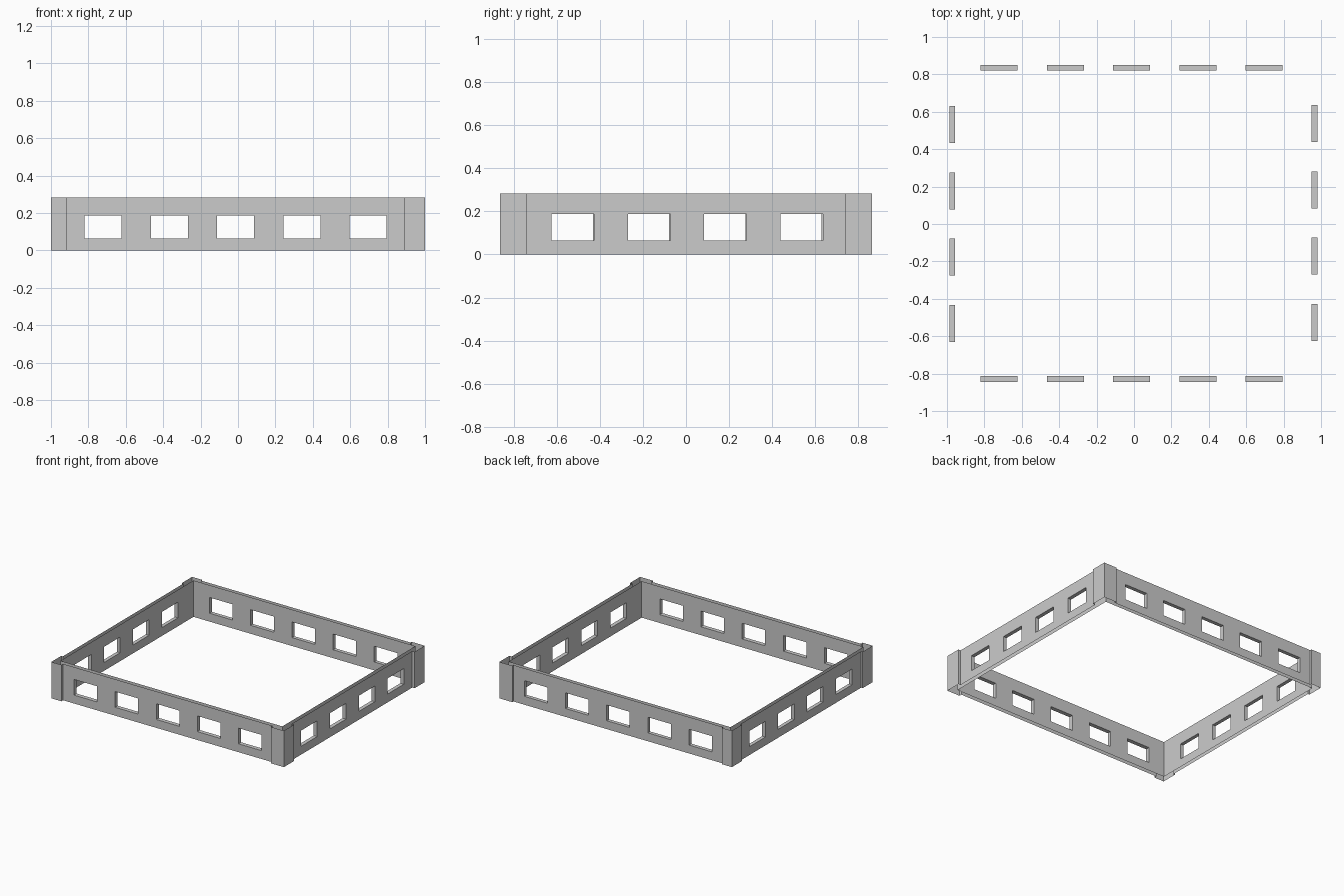
import bpy

if "Cube" in bpy.data.objects:
    bpy.data.objects.remove(bpy.data.objects["Cube"])

H = 0.283             # wall height
Z0, Z1 = 0.065, 0.187  # window sill and head
X0, X1, Y0, Y1 = -1.0, 1.0, -0.865, 0.865          # pilaster faces
WX0, WX1, WY0, WY1 = -0.986, 0.98, -0.844, 0.851   # outer wall faces
IX0, IX1, IY0, IY1 = -0.958, 0.95, -0.812, 0.822   # inner wall faces
PX0, PX1, PY0, PY1 = -0.914, 0.888, -0.742, 0.74   # pilaster inner edges


def make(name, faces):
    verts = [v for f in faces for v in f]
    idx, n = [], 0
    for f in faces:
        idx.append(list(range(n, n + len(f))))
        n += len(f)
    me = bpy.data.meshes.new(name)
    me.from_pydata(verts, [], idx)
    ob = bpy.data.objects.new(name, me)
    bpy.context.collection.objects.link(ob)


def wall(name, axis, outer, inner, out_span, in_span, starts, width=0.198):
    """Hollow wall: two skins open at top and bottom, joined by window reveals."""
    flip = (axis == 'x') != (outer < 0)

    def p(u, d, z):
        return (u, d, z) if axis == 'x' else (d, u, z)

    faces = []

    def add(pts, rev):
        pts = [p(*q) for q in pts]
        faces.append(pts[::-1] if rev != flip else pts)

    for d, (a, b), rev in ((outer, out_span, False), (inner, in_span, True)):
        def panel(u0, u1, z0, z1):
            add([(u0, d, z0), (u1, d, z0), (u1, d, z1), (u0, d, z1)], rev)
        u = a
        for s in starts:
            panel(u, s, 0, H)
            panel(s, s + width, 0, Z0)
            panel(s, s + width, Z1, H)
            u = s + width
        panel(u, b, 0, H)
    # window reveals
    for s in starts:
        ring = [(s, Z0), (s + width, Z0), (s + width, Z1), (s, Z1)]
        for i in range(4):
            (u0, z0), (u1, z1) = ring[i], ring[(i + 1) % 4]
            add([(u0, outer, z0), (u0, inner, z0), (u1, inner, z1), (u1, outer, z1)], True)
    make(name, faces)


# Four walls with window openings
long_windows = [-0.820 + 0.354 * i for i in range(5)]
wall("front_wall", 'x', WY0, IY0, (PX0, PX1), (IX0, IX1), long_windows)
wall("back_wall", 'x', WY1, IY1, (PX0, PX1), (IX0, IX1), long_windows)
wall("left_wall", 'y', WX0, IX0, (PY0, PY1), (IY0, IY1),
     [-0.631 + 0.3545 * i for i in range(4)])
wall("right_wall", 'y', WX1, IX1, (PY0, PY1), (IY0, IY1),
     [-0.625 + 0.3545 * i for i in range(4)])

# Corner pilasters: L-shaped strips that step out from the walls
for name, x, wx, px, y, wy, py in (
        ("front_left_pilaster", X0, WX0, PX0, Y0, WY0, PY0),
        ("front_right_pilaster", X1, WX1, PX1, Y0, WY0, PY0),
        ("back_left_pilaster", X0, WX0, PX0, Y1, WY1, PY1),
        ("back_right_pilaster", X1, WX1, PX1, Y1, WY1, PY1)):
    path = [(wx, py), (x, py), (x, y), (px, y), (px, wy)]
    if x * y < 0:
        path.reverse()
    make(name, [[(*a, 0), (*b, 0), (*b, H), (*a, H)] for a, b in zip(path, path[1:])])
